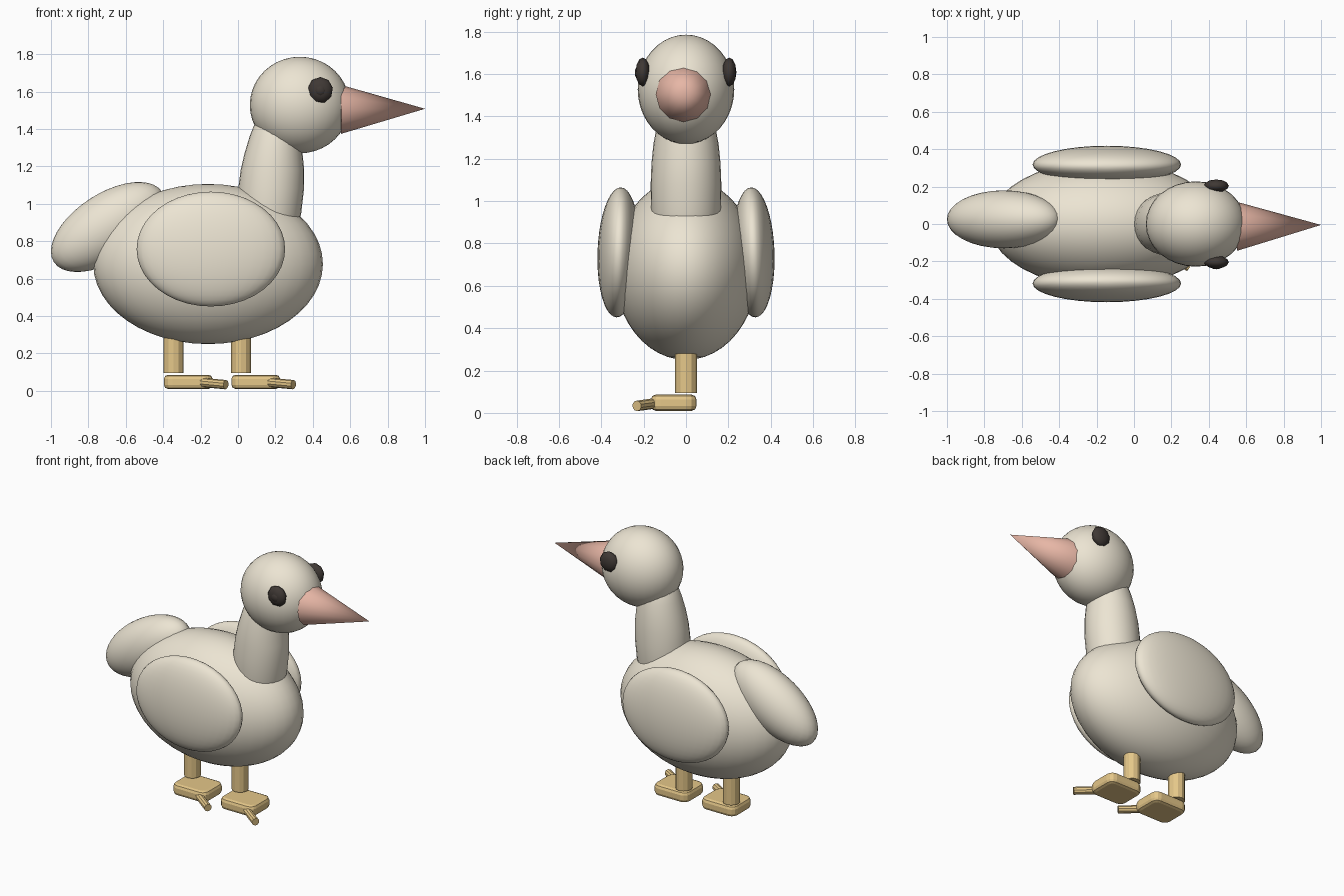
import bpy, bmesh, math
from mathutils import Matrix, Vector

if "Cube" in bpy.data.objects:
    bpy.data.objects.remove(bpy.data.objects["Cube"])


def material(name, rgb):
    m = bpy.data.materials.new(name)
    m.diffuse_color = (*rgb, 1)
    m.use_nodes = True
    m.node_tree.nodes["Principled BSDF"].inputs["Base Color"].default_value = m.diffuse_color
    return m


CREAM = material("cream", (0.84, 0.78, 0.65))
PINK = material("pink", (0.80, 0.47, 0.38))
YELLOW = material("yellow", (0.78, 0.57, 0.25))
DARK = material("dark", (0.05, 0.04, 0.035))


def finish(name, bm, mat, smooth=True):
    bmesh.ops.recalc_face_normals(bm, faces=bm.faces)
    for f in bm.faces:
        f.smooth = smooth
    me = bpy.data.meshes.new(name)
    bm.to_mesh(me)
    bm.free()
    me.materials.append(mat)
    ob = bpy.data.objects.new(name, me)
    bpy.context.collection.objects.link(ob)
    return ob


def ellipsoid(name, loc, radii, mat, rot=(0, 0, 0), seg=32, rings=20, smooth=True):
    bm = bmesh.new()
    bmesh.ops.create_uvsphere(bm, u_segments=seg, v_segments=rings, radius=1)
    ob = finish(name, bm, mat, smooth)
    # bake scale, keep rotation and position on the object
    ob.data.transform(Matrix.Diagonal((*radii, 1)))
    ob.location, ob.rotation_euler = loc, rot
    return ob


def cone(name, start, end, r1, r2, sides, mat):
    a, b = Vector(start), Vector(end)
    bm = bmesh.new()
    bmesh.ops.create_cone(bm, cap_ends=True, segments=sides, radius1=r1, radius2=r2,
                          depth=(b - a).length)
    rot = (b - a).to_track_quat('Z', 'Y').to_matrix().to_4x4()
    bm.transform(Matrix.Translation((a + b) / 2) @ rot)
    return finish(name, bm, mat, False)


# body, tail, head
ellipsoid("body", (-0.16, 0, 0.678), (0.614, 0.34, 0.428), CREAM, seg=40, rings=24)
ellipsoid("tail", (-0.695, 0.025, 0.876), (0.345, 0.155, 0.179), CREAM,
          rot=(0, math.radians(-33), 0))
ellipsoid("head", (0.33, 0, 1.528), (0.267, 0.228, 0.258), CREAM)

# neck: rings of (z, centre x, radius x, radius y)
bm = bmesh.new()
rings = []
for z, cx, rx, ry in [(0.8, 0.165, 0.13, 0.13), (0.87, 0.165, 0.158, 0.152),
                      (0.95, 0.168, 0.17, 0.165), (1.08, 0.177, 0.176, 0.167),
                      (1.18, 0.184, 0.17, 0.163), (1.27, 0.19, 0.155, 0.154),
                      (1.36, 0.2, 0.138, 0.137), (1.43, 0.21, 0.12, 0.118),
                      (1.5, 0.22, 0.08, 0.08)]:
    rings.append([bm.verts.new((cx + rx * math.cos(t), ry * math.sin(t), z))
                  for t in (math.tau * i / 28 for i in range(28))])
for a, b in zip(rings, rings[1:]):
    for i in range(28):
        j = (i + 1) % 28
        bm.faces.new((a[i], a[j], b[j], b[i]))
bm.faces.new(rings[0])
bm.faces.new(rings[-1])
finish("neck", bm, CREAM)

# wings and eyes on both sides
for side, label in ((-1, "near"), (1, "far")):
    ellipsoid(label + "_wing", (-0.145, side * 0.318, 0.758), (0.397, 0.1, 0.307), CREAM,
              rot=(math.radians(side * 2), 0, 0))
    ellipsoid(label + "_eye", (0.44, side * 0.204, 1.608), (0.068, 0.07, 0.034), DARK,
              rot=(math.pi / 2, 0, 0), seg=9, rings=6)
ellipsoid("pupil", (0.44, -0.222, 1.606), (0.034, 0.034, 0.02), DARK,
          rot=(math.pi / 2, 0, 0), seg=8, rings=6)

# beak
beak = cone("beak", (0.55, -0.012, 1.505), (1.0, -0.005, 1.508), 0.131, 0.0, 12, PINK)
for f in beak.data.polygons:
    f.use_smooth = len(f.vertices) < 5

# legs, feet and toes, one pair behind the other
for x, label in ((-0.345, "rear"), (0.016, "front")):
    cone(label + "_leg", (x, 0, 0.095), (x, 0, 0.36), 0.053, 0.053, 12, YELLOW)
    bm = bmesh.new()
    bmesh.ops.create_cube(bm, size=1)
    bm.transform(Matrix.Translation((x + 0.079, -0.058, 0.048))
                 @ Matrix.Diagonal((0.26, 0.215, 0.076, 1)))
    upright = [e for e in bm.edges if abs(e.verts[0].co.z - e.verts[1].co.z) > 0.01]
    bmesh.ops.bevel(bm, geom=upright, offset=0.045, segments=3, profile=0.5, affect='EDGES')
    rim = [e for e in bm.edges if abs(e.verts[0].co.z - e.verts[1].co.z) < 0.001]
    bmesh.ops.bevel(bm, geom=rim, offset=0.022, segments=2, profile=0.5, affect='EDGES')
    finish(label + "_foot", bm, YELLOW, False)
    cone(label + "_toe", (x + 0.1, -0.11, 0.05), (x + 0.28, -0.232, 0.033),
         0.025, 0.025, 10, YELLOW)
